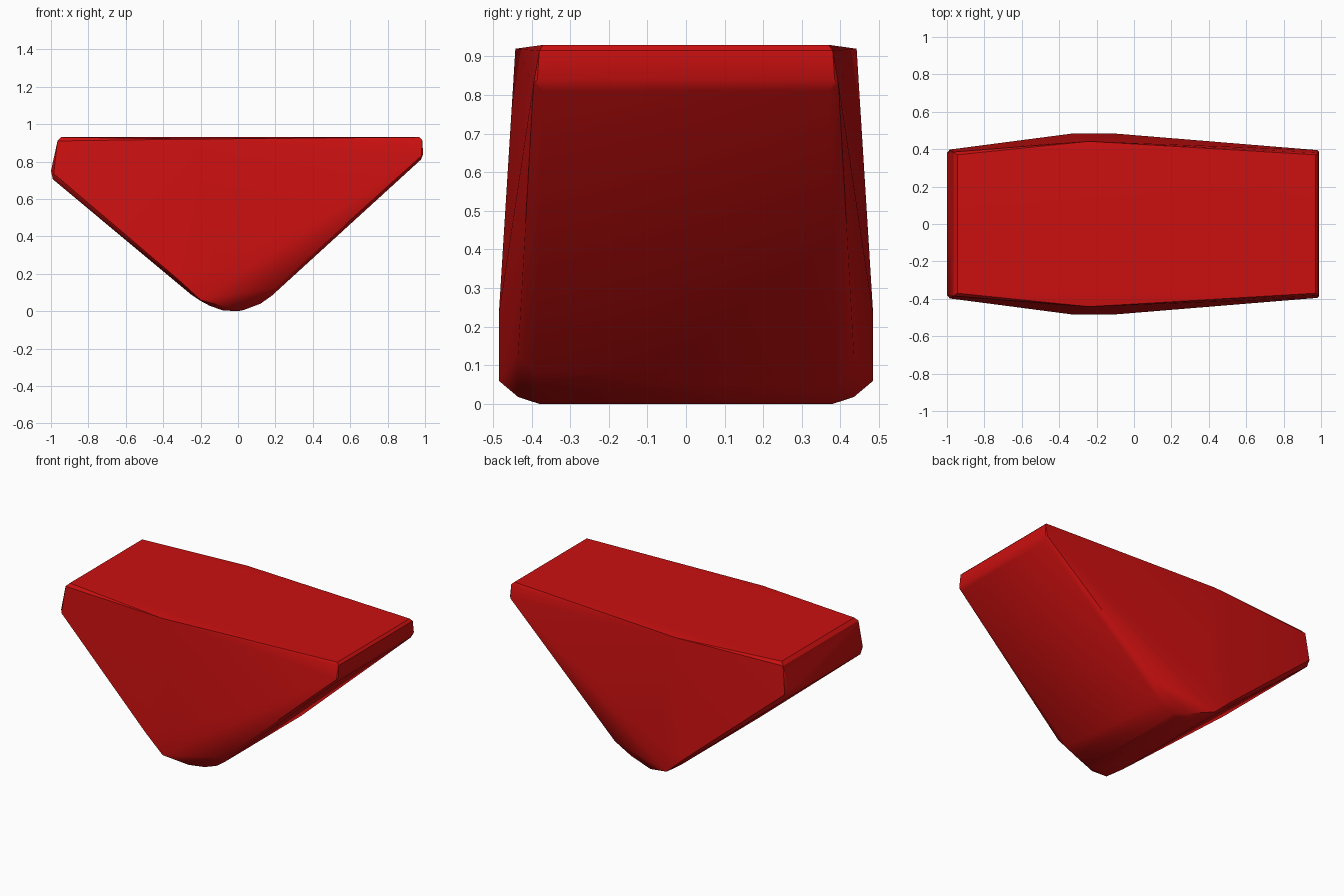
import bpy, bmesh, math

if "Cube" in bpy.data.objects:
    bpy.data.objects.remove(bpy.data.objects["Cube"])

# Half cross-sections as (x, half width, z); mirrored across y
rim = [(-0.945, 0.37, 0.93), (0.97, 0.37, 0.93), (-0.24, 0.442, 0.92),
       (-0.965, 0.385, 0.91), (0.985, 0.38, 0.915)]
ends = [(-1.0, 0.38, 0.75), (-0.99, 0.37, 0.705), (-0.985, 0.398, 0.735),
        (0.99, 0.385, 0.84), (0.978, 0.37, 0.81), (0.98, 0.395, 0.83)]
keel = [(-0.25, 0.40, 0.088), (-0.2, 0.435, 0.055), (-0.15, 0.42, 0.028),
        (-0.08, 0.38, 0.004), (0.0, 0.38, 0.0), (0.03, 0.385, 0.006),
        (0.12, 0.39, 0.04), (0.18, 0.39, 0.082)]
flank = [(-0.32, 0.485, 0.17), (-0.2, 0.485, 0.06), (-0.12, 0.485, 0.23),
         (-0.05, 0.435, 0.018), (0.205, 0.435, 0.13)]

# Faceted wedge body wrapped around the sections
bm = bmesh.new()
for x, y, z in rim + ends + keel + flank:
    for side in (-1, 1):
        bm.verts.new((x, y * side, z))
res = bmesh.ops.convex_hull(bm, input=bm.verts[:])
unused = {g for g in res["geom_interior"] + res["geom_unused"]
          if isinstance(g, bmesh.types.BMVert)}
bmesh.ops.delete(bm, geom=[v for v in unused if v.is_valid], context='VERTS')
bmesh.ops.dissolve_limit(bm, angle_limit=math.radians(0.5),
                         verts=bm.verts[:], edges=bm.edges[:])
bmesh.ops.recalc_face_normals(bm, faces=bm.faces[:])
mesh = bpy.data.meshes.new("wedge_body")
bm.to_mesh(mesh)
bm.free()
body = bpy.data.objects.new("wedge_body", mesh)
bpy.context.collection.objects.link(body)

# Red finish and soft shading
red = bpy.data.materials.new("red")
red.diffuse_color = (0.6, 0.005, 0.005, 1)
red.use_nodes = True
red.node_tree.nodes["Principled BSDF"].inputs["Base Color"].default_value = red.diffuse_color
mesh.materials.append(red)
bpy.context.view_layer.objects.active = body
body.select_set(True)
bpy.ops.object.shade_smooth_by_angle(angle=math.radians(30))
